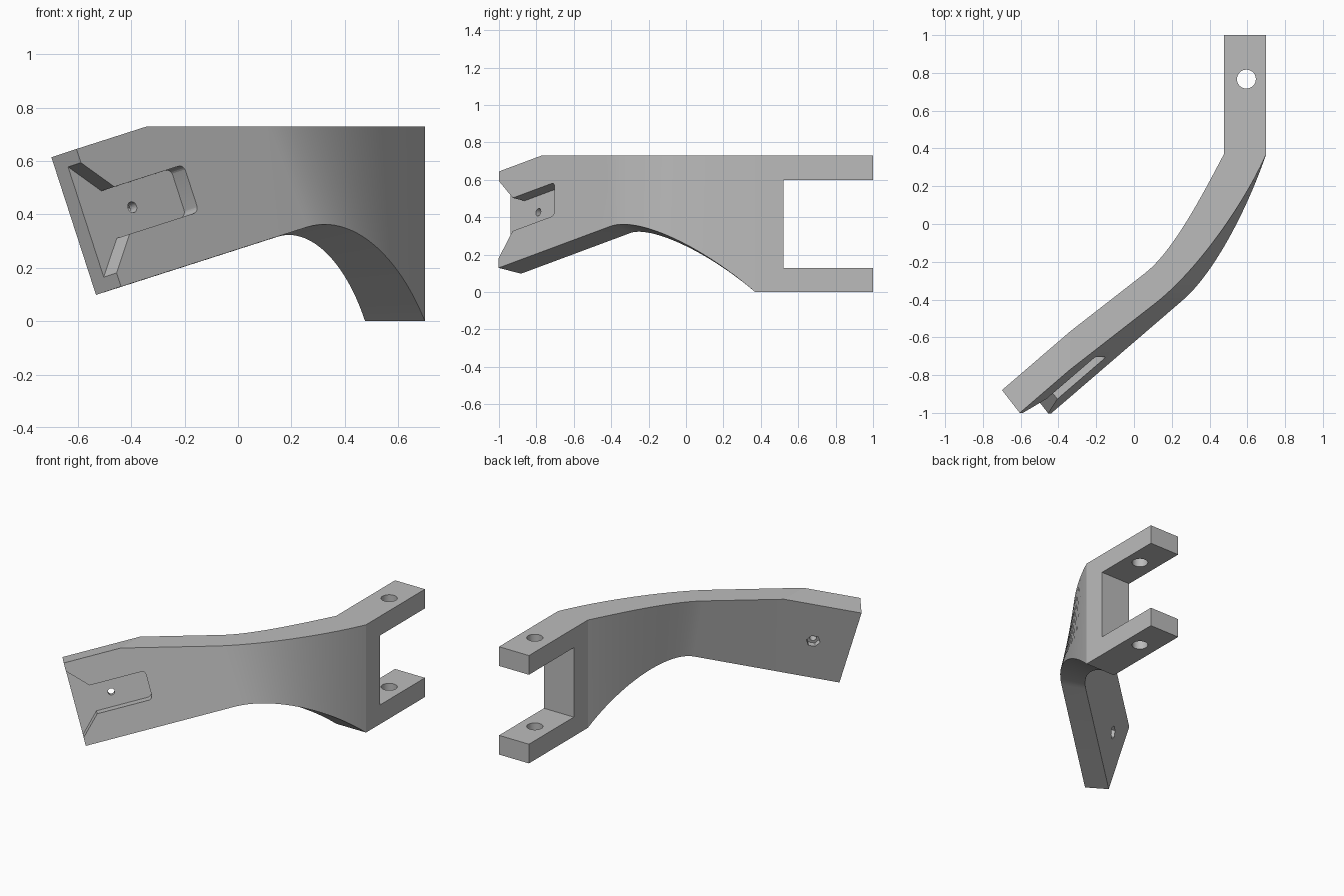
import bpy, bmesh, math
from mathutils import Vector, Matrix

cube = bpy.data.objects.get("Cube")
if cube:
    bpy.data.objects.remove(cube, do_unlink=True)

grey = bpy.data.materials.new("plain_grey")
grey.use_nodes = True
colour = (0.5, 0.5, 0.5, 1)
grey.diffuse_color = colour
grey.node_tree.nodes["Principled BSDF"].inputs["Base Color"].default_value = colour

# Frame of the tilted mounting plate: along, down its end edge, outward
along = Vector((0.737, 0.634, 0.236)).normalized()
down = Vector((0.313, 0, -0.95))
down = (down - along * down.dot(along)).normalized()
out = down.cross(along)
level = Vector((-out.y, out.x, 0)).normalized()
corner = Vector((-0.605, -1, 0.645))
HEIGHT, THICK, TOP, STEPS = 0.542, 0.156, 0.73, 24


def make_object(name, bm):
    bmesh.ops.recalc_face_normals(bm, faces=bm.faces)
    mesh = bpy.data.meshes.new(name)
    bm.to_mesh(mesh)
    bm.free()
    mesh.materials.append(grey)
    obj = bpy.data.objects.new(name, mesh)
    bpy.context.scene.collection.objects.link(obj)
    return obj


def bezier(a, b, c, d, t):
    s = 1 - t
    return a * s**3 + b * 3 * s * s * t + c * 3 * s * t * t + d * t**3


def rail(start, bend, direction, reach, handle, end):
    """Straight plate edge, then a bend, then the straight fork edge."""
    handle, end = Vector(handle), Vector(end)
    pts = [start, bend[0], bend[1]]
    first = bend[1] + direction * reach
    pts += [bezier(bend[1], first, handle, end, i / STEPS) for i in range(1, STEPS + 1)]
    return pts + [Vector((end.x, 1, end.z))]


def top_rail(start, run, reach, handle, end):
    kink = start + along * ((TOP - start.z) / along.z)
    return rail(start, (kink, kink + level * run), level, reach, handle, end)


def bottom_rail(start, run, reach, handle, end):
    return rail(start, (start + along * 0.36, start + along * run), along, reach, handle, end)


# Bracket body lofted between four edge rails
back = corner - out * THICK
rails = [
    top_rail(back, 0.5, 0.19, (0.36, 0.15, TOP), (0.476, 0.37, TOP)),
    top_rail(corner, 0.57, 0.28, (0.58, 0.10, TOP), (0.70, 0.37, TOP)),
    bottom_rail(corner + down * HEIGHT, 0.943, 0.23, (0.60, 0.08, 0.25), (0.70, 0.37, 0)),
    bottom_rail(back + down * HEIGHT, 0.923, 0.16, (0.40, 0.10, 0.23), (0.476, 0.37, 0)),
]
bm = bmesh.new()
rings = [[bm.verts.new(p) for p in ring] for ring in zip(*rails)]
for r, s in zip(rings, rings[1:]):
    for i in range(4):
        j = (i + 1) % 4
        bm.faces.new((r[i], r[j], s[j], s[i]))
bm.faces.new(rings[0])
bm.faces.new(rings[-1])
body = make_object("bent_bracket", bm)


def prism(name, points, depth):
    """Solid made by sweeping a flat outline along a vector."""
    bm = bmesh.new()
    face = bm.faces.new([bm.verts.new(p) for p in points])
    new = bmesh.ops.extrude_face_region(bm, geom=[face])["geom"]
    verts = [g for g in new if isinstance(g, bmesh.types.BMVert)]
    bmesh.ops.translate(bm, verts=verts, vec=depth)
    return make_object(name, bm)


def circle(centre, x, y, radius, sides):
    turn = [2 * math.pi * i / sides for i in range(sides)]
    return [centre + (x * math.cos(a) + y * math.sin(a)) * radius for a in turn]


def on_plate(a, b, lift=0):
    return corner + along * a + down * (HEIGHT / 2 + b) + out * lift


X, Y, Z = Matrix.Identity(3)
cutters = []

# Fork slot and its pin hole
slot = [Vector((0.3, y, z)) for y, z in ((0.52, 0.13), (1.2, 0.13), (1.2, 0.60), (0.52, 0.60))]
cutters.append(prism("fork_slot_cutter", slot, X * 0.6))
pin = circle(Vector((0.595, 0.767, -0.1)), X, Y, 0.05, 40)
cutters.append(prism("pin_hole_cutter", pin, Z * 1))

# Flared pocket, with rounded inner corners, open at the plate's end
half = [(-0.06, 0.28), (0.118, 0.093)]
half += [(0.445 + 0.025 * math.sin(a), 0.068 + 0.025 * math.cos(a))
         for a in (math.pi / 2 * i / 6 for i in range(7))]
outline = half + [(a, -b) for a, b in reversed(half)]
pocket = [on_plate(a, b, 0.1) for a, b in outline]
cutters.append(prism("pocket_cutter", pocket, out * -0.18))

# Bolt hole through the pocket floor and hexagonal nut recess behind
centre = on_plate(0.236, 0, 0.1)
cutters.append(prism("bolt_hole_cutter", circle(centre, along, down, 0.021, 24), out * -0.4))
centre = on_plate(0.236, 0, -THICK - 0.05)
cutters.append(prism("nut_recess_cutter", circle(centre, along, down, 0.043, 6), out * 0.085))

for cutter in cutters:
    cutter.hide_render = True
    mod = body.modifiers.new(cutter.name, "BOOLEAN")
    mod.operation, mod.solver, mod.object = "DIFFERENCE", "EXACT", cutter

# Bake the cuts and shade the bend smoothly
bpy.context.view_layer.update()
evaluated = body.evaluated_get(bpy.context.evaluated_depsgraph_get())
cut_mesh = bpy.data.meshes.new_from_object(evaluated)
body.modifiers.clear()
body.data = cut_mesh
for cutter in cutters:
    bpy.data.objects.remove(cutter, do_unlink=True)
bpy.ops.object.select_all(action="DESELECT")
body.select_set(True)
bpy.context.view_layer.objects.active = body
bpy.ops.object.shade_smooth_by_angle(angle=math.radians(14))
